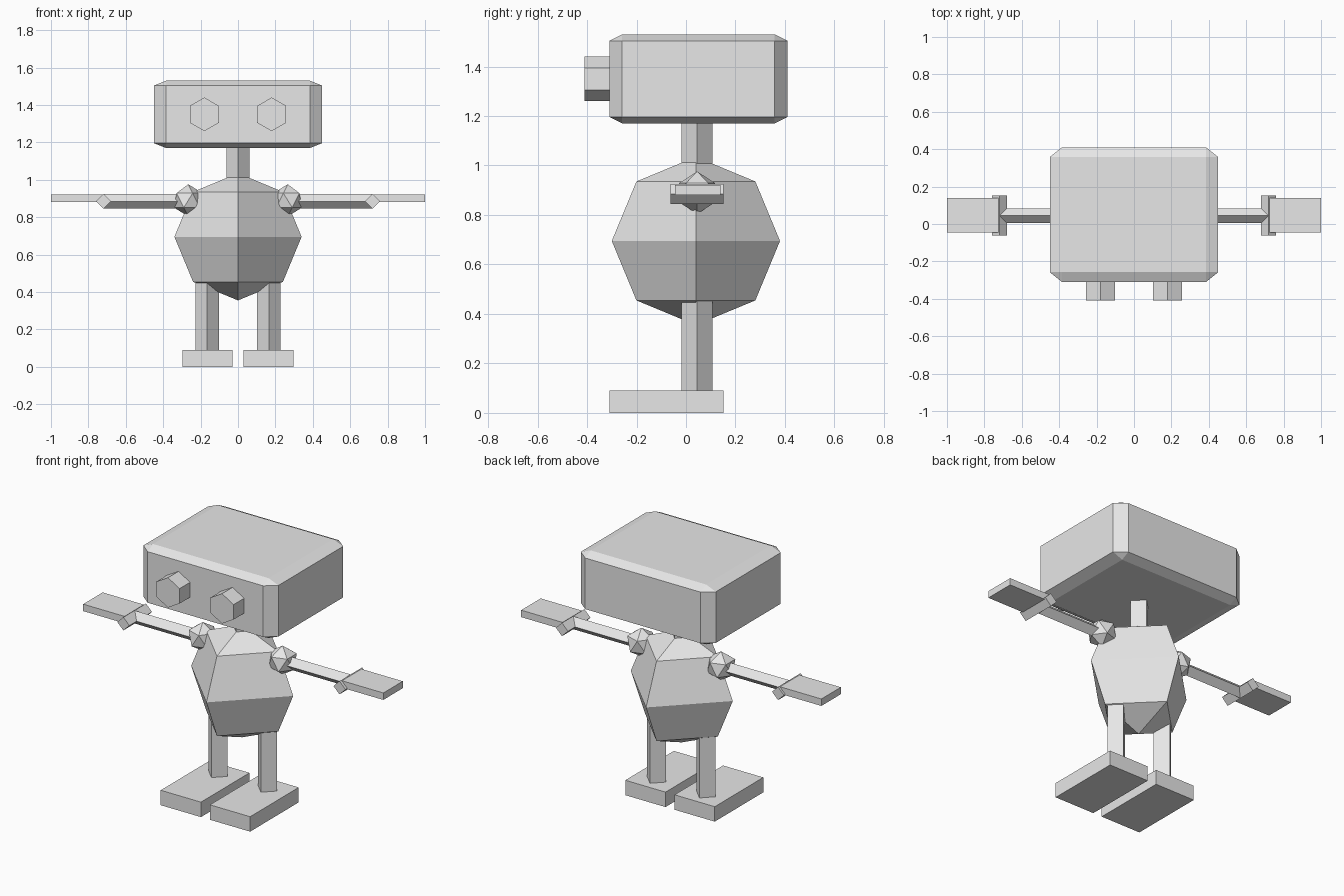
import bpy
import bmesh
from math import pi

cube = bpy.data.objects.get("Cube")
if cube:
    bpy.data.objects.remove(cube, do_unlink=True)

grey = bpy.data.materials.new("light_grey")
grey.use_nodes = True
colour = (0.8, 0.8, 0.8, 1)
grey.diffuse_color = colour
grey.node_tree.nodes["Principled BSDF"].inputs["Base Color"].default_value = colour

AXIS_Y = 0.045  # depth of the body's centre line


def make(name, bm, location, scale=(1, 1, 1), rotation=(0, 0, 0)):
    """Turn a bmesh into a named, flat shaded object."""
    mesh = bpy.data.meshes.new(name)
    bm.to_mesh(mesh)
    bm.free()
    mesh.materials.append(grey)
    obj = bpy.data.objects.new(name, mesh)
    obj.location, obj.scale, obj.rotation_euler = location, scale, rotation
    bpy.context.collection.objects.link(obj)
    return obj


def box(name, low, high, bevel=0):
    """Box between two corners; the bevel is relative to each half size."""
    bm = bmesh.new()
    bmesh.ops.create_cube(bm, size=2)
    if bevel:
        bmesh.ops.bevel(bm, geom=bm.edges[:], offset=bevel, segments=1,
                        profile=0.5, affect='EDGES')
    centre = [(a + b) / 2 for a, b in zip(low, high)]
    half = [abs(b - a) / 2 for a, b in zip(low, high)]
    return make(name, bm, centre, half)


def rod(name, centre, radius, length, sides=4, rotation=(0, 0, 0)):
    """Prism with its first corner on the local y axis."""
    bm = bmesh.new()
    bmesh.ops.create_cone(bm, cap_ends=True, segments=sides, radius1=radius,
                          radius2=radius, depth=length)
    return make(name, bm, centre, rotation=rotation)


# Head, neck and faceted body
box("head", (-0.45, -0.31, 1.17), (0.45, 0.41, 1.53), bevel=0.145)
rod("neck", (0, AXIS_Y, 1.09), 0.0625, 0.22)

bm = bmesh.new()
bmesh.ops.create_uvsphere(bm, u_segments=4, v_segments=4, radius=0.34)
make("body", bm, (0, AXIS_Y - 0.005, 0.695))

# Paired parts
for side, s in (("left", 1), ("right", -1)):
    rod(side + "_eye", (s * 0.18, -0.34, 1.35), 0.09, 0.14, sides=6,
        rotation=(pi / 2, 0, 0))

    # Shoulder, arm, wrist bar and flat hand
    bm = bmesh.new()
    bmesh.ops.create_icosphere(bm, subdivisions=1, radius=0.086)
    make(side + "_shoulder", bm, (s * 0.266, AXIS_Y, 0.89),
         rotation=(0, 0, pi if s > 0 else 0))
    rod(side + "_arm", (s * 0.49, AXIS_Y, 0.885), 0.039, 0.46,
        rotation=(0, pi / 2, 0))
    rod(side + "_wrist", (s * 0.72, AXIS_Y, 0.885), 0.04, 0.215,
        rotation=(pi / 2, 0, 0))
    box(side + "_hand", (s * 0.725, -0.045, 0.88), (s, 0.14, 0.922))

    # Leg and foot
    rod(side + "_leg", (s * 0.165, AXIS_Y, 0.275), 0.0625, 0.41)
    box(side + "_foot", (s * 0.03, -0.31, 0), (s * 0.298, 0.152, 0.09))
